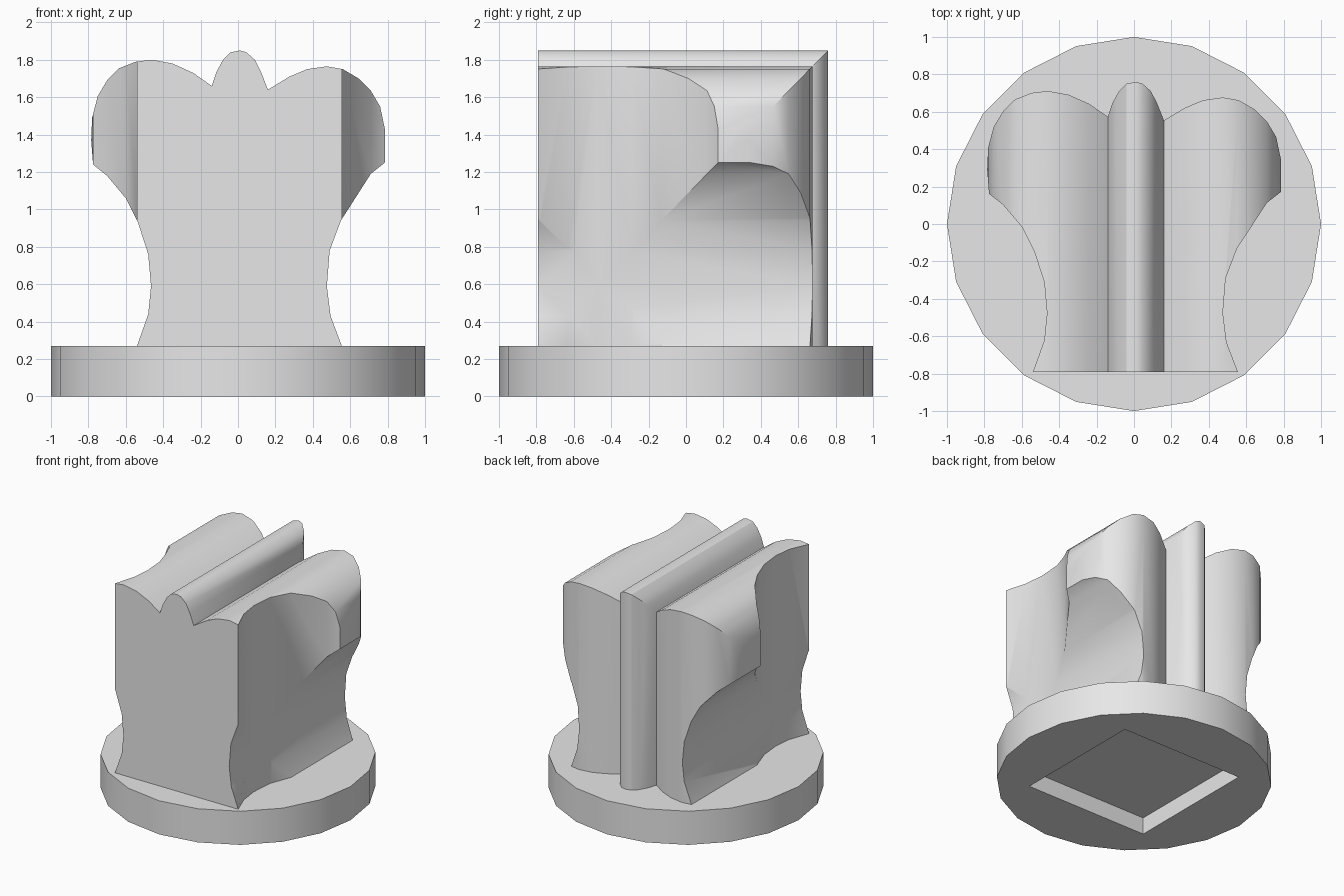
import bpy
import bmesh
import math

old = bpy.data.objects.get("Cube")
if old:
    bpy.data.objects.remove(old, do_unlink=True)

grey = bpy.data.materials.new("plain grey")
grey.use_nodes = True
colour = (0.8, 0.8, 0.8, 1)
grey.diffuse_color = colour
grey.node_tree.nodes["Principled BSDF"].inputs["Base Color"].default_value = colour

BASE_TOP = 0.27
FRONT = -0.79
DEPTH_SCALE = 0.981

# Three-lobed outline, used both upright and lying flat
outline = [
    (.555, .27), (.495, .43), (.475, .59), (.49, .78), (.55, .94), (.71, 1.19),
    (.785, 1.25), (.785, 1.43), (.76, 1.55), (.71, 1.635), (.645, 1.7),
    (.56, 1.75), (.475, 1.765), (.37, 1.75), (.275, 1.71), (.16, 1.64),
    (.125, 1.73), (.09, 1.8), (.045, 1.84), (.01, 1.85), (-.04, 1.84),
    (-.08, 1.8), (-.115, 1.735), (-.14, 1.66), (-.24, 1.73), (-.35, 1.78),
    (-.46, 1.8), (-.545, 1.79), (-.635, 1.755), (-.7, 1.69), (-.75, 1.605),
    (-.78, 1.49), (-.785, 1.37), (-.775, 1.24), (-.7, 1.18), (-.6, 1.06),
    (-.535, .93), (-.48, .76), (-.465, .59), (-.48, .44), (-.54, .27),
]


def prism(name, points, direction):
    """Extrude a closed loop of 3D points into a solid."""
    bm = bmesh.new()
    face = bm.faces.new([bm.verts.new(p) for p in points])
    extruded = bmesh.ops.extrude_face_region(bm, geom=[face])["geom"]
    moved = [g for g in extruded if isinstance(g, bmesh.types.BMVert)]
    bmesh.ops.translate(bm, verts=moved, vec=direction)
    bmesh.ops.recalc_face_normals(bm, faces=bm.faces)
    mesh = bpy.data.meshes.new(name)
    bm.to_mesh(mesh)
    bm.free()
    mesh.materials.append(grey)
    obj = bpy.data.objects.new(name, mesh)
    bpy.context.collection.objects.link(obj)
    return obj


def combine(obj, cutter, operation):
    """Apply a boolean, remove the cutter and smooth the soft edges."""
    cutter.hide_render = True
    mod = obj.modifiers.new("shape", "BOOLEAN")
    mod.operation = operation
    mod.solver = "EXACT"
    mod.object = cutter
    bpy.ops.object.select_all(action="DESELECT")
    bpy.context.view_layer.objects.active = obj
    obj.select_set(True)
    bpy.ops.object.modifier_apply(modifier=mod.name)
    bpy.data.objects.remove(cutter, do_unlink=True)
    bpy.ops.object.shade_smooth_by_angle(angle=math.radians(30))


# Body: the outline from the front crossed with the outline from above
lowered = [(outline[-1][0], 0.2)] + [(outline[0][0], 0.2)]
upright = [(x, -1, z) for x, z in outline + lowered]
flat = [(x, FRONT + (z - BASE_TOP) * DEPTH_SCALE, BASE_TOP) for x, z in outline]
body = prism("body", flat, (0, 0, 2))
combine(body, prism("upright_cutter", upright, (0, 2, 0)), "INTERSECT")

# Round base with a square socket underneath
SIDES = 20
rim = [(math.cos(math.tau * i / SIDES), math.sin(math.tau * i / SIDES), 0)
       for i in range(SIDES)]
base = prism("round_base", rim, (0, 0, BASE_TOP))
half = 0.54
square = [(half * sx, half * sy, -0.2)
          for sx, sy in ((-1, -1), (1, -1), (1, 1), (-1, 1))]
combine(base, prism("socket_cutter", square, (0, 0, 0.335)), "DIFFERENCE")
